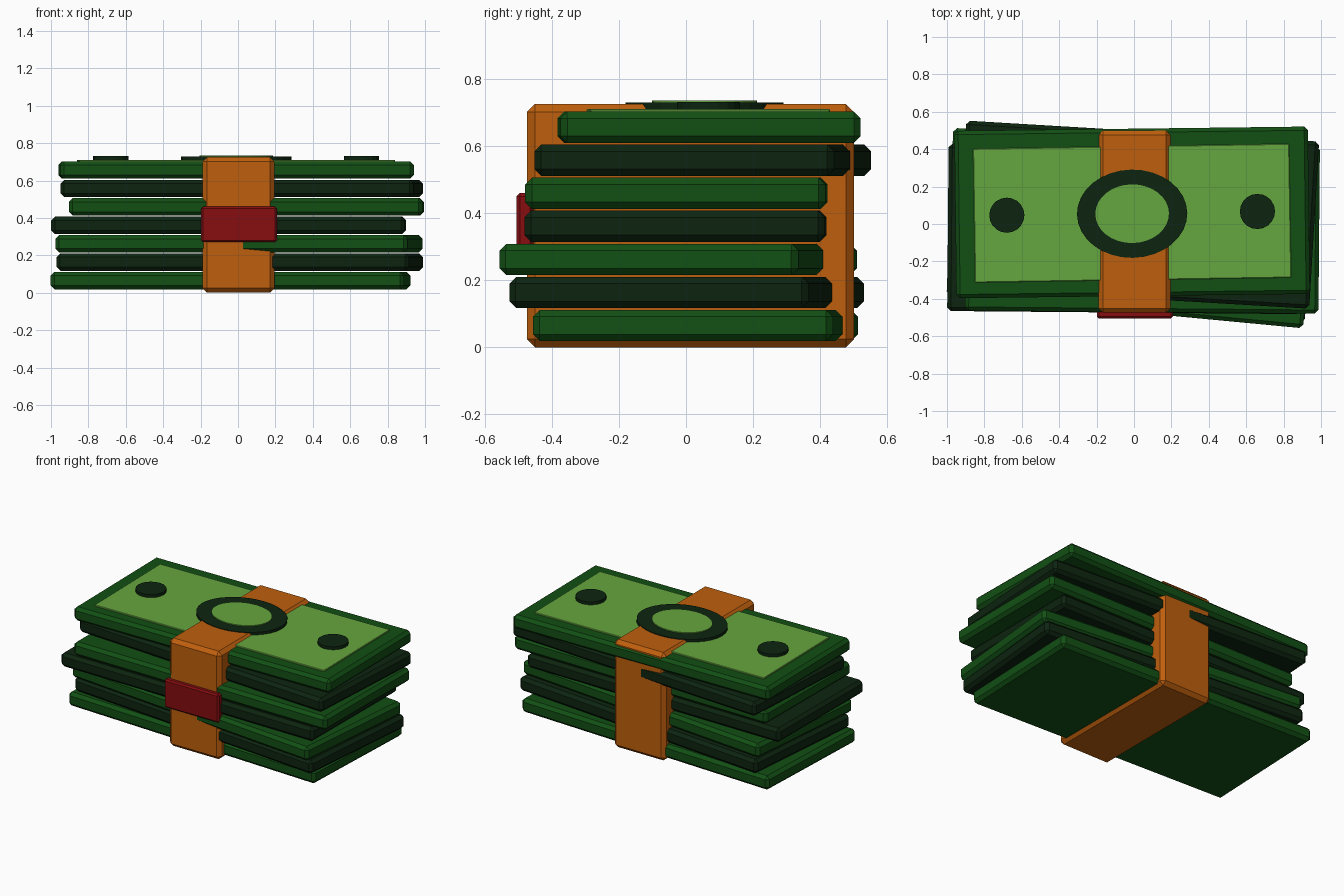
import bpy
from math import radians

if "Cube" in bpy.data.objects:
    bpy.data.objects.remove(bpy.data.objects["Cube"])


def material(name, rgb):
    m = bpy.data.materials.new(name)
    m.diffuse_color = (*rgb, 1)
    m.use_nodes = True
    m.node_tree.nodes["Principled BSDF"].inputs["Base Color"].default_value = m.diffuse_color
    return m


GREEN = material("green", (0.006, 0.08, 0.007))
DARK = material("dark_green", (0.004, 0.018, 0.005))
LIGHT = material("light_green", (0.13, 0.38, 0.05))
ORANGE = material("orange", (0.52, 0.115, 0.004))
RED = material("red", (0.24, 0.004, 0.005))


def finish(name, size, mat, bevel):
    ob = bpy.context.object
    ob.name = name
    ob.scale = size
    bpy.ops.object.transform_apply(location=False, rotation=False, scale=True)
    ob.data.materials.append(mat)
    if bevel:
        mod = ob.modifiers.new("chamfer", 'BEVEL')
        mod.width = bevel
        mod.segments = 1
    return ob


def box(name, loc, size, mat, bevel=0.0, turn=0.0):
    bpy.ops.mesh.primitive_cube_add(size=1, location=loc, rotation=(0, 0, radians(turn)))
    return finish(name, size, mat, bevel)


def disc(name, x, y, z0, z1, rx, ry, mat, sides=32):
    bpy.ops.mesh.primitive_cylinder_add(vertices=sides, radius=1, depth=1,
                                        location=(x, y, (z0 + z1) / 2),
                                        rotation=(0, 0, radians(0.8)))
    return finish(name, (rx, ry, z1 - z0), mat, 0)


# Loose stack of notes: centre x, centre y, turn in degrees
notes = [(-0.04, 0.028, -2.3), (0.01, 0.002, -5.1), (0.005, -0.023, -5.4),
         (-0.05, -0.026, -0.5), (0.045, -0.024, -0.5), (0.02, 0.05, -3.4),
         (-0.01, 0.062, 0.7)]
for i, (x, y, turn) in enumerate(notes):
    box(f"note_{i + 1}", (x, y, 0.065 + 0.0985 * i), (1.89, 0.895, 0.093),
        DARK if i % 2 else GREEN, 0.02, turn)

# Printed panel on the top note
box("top_panel", (-0.01, 0.058, 0.703), (1.69, 0.715, 0.016), LIGHT, 0.003, 0.9)

# Paper band and its clasp
box("band", (0.003, 0.013, 0.3625), (0.385, 0.975, 0.725), ORANGE, 0.024)
box("band_clasp", (0.005, -0.48, 0.365), (0.405, 0.05, 0.19), RED, 0.01)

# Oval emblem and corner dots
disc("emblem_rim", -0.01, 0.055, 0.708, 0.729, 0.295, 0.236, DARK)
disc("emblem_centre", -0.01, 0.055, 0.712, 0.735, 0.197, 0.157, LIGHT)
for side, x, y in (("left", -0.68, 0.047), ("right", 0.66, 0.067)):
    disc(f"{side}_dot", x, y, 0.708, 0.731, 0.094, 0.094, DARK, 20)
